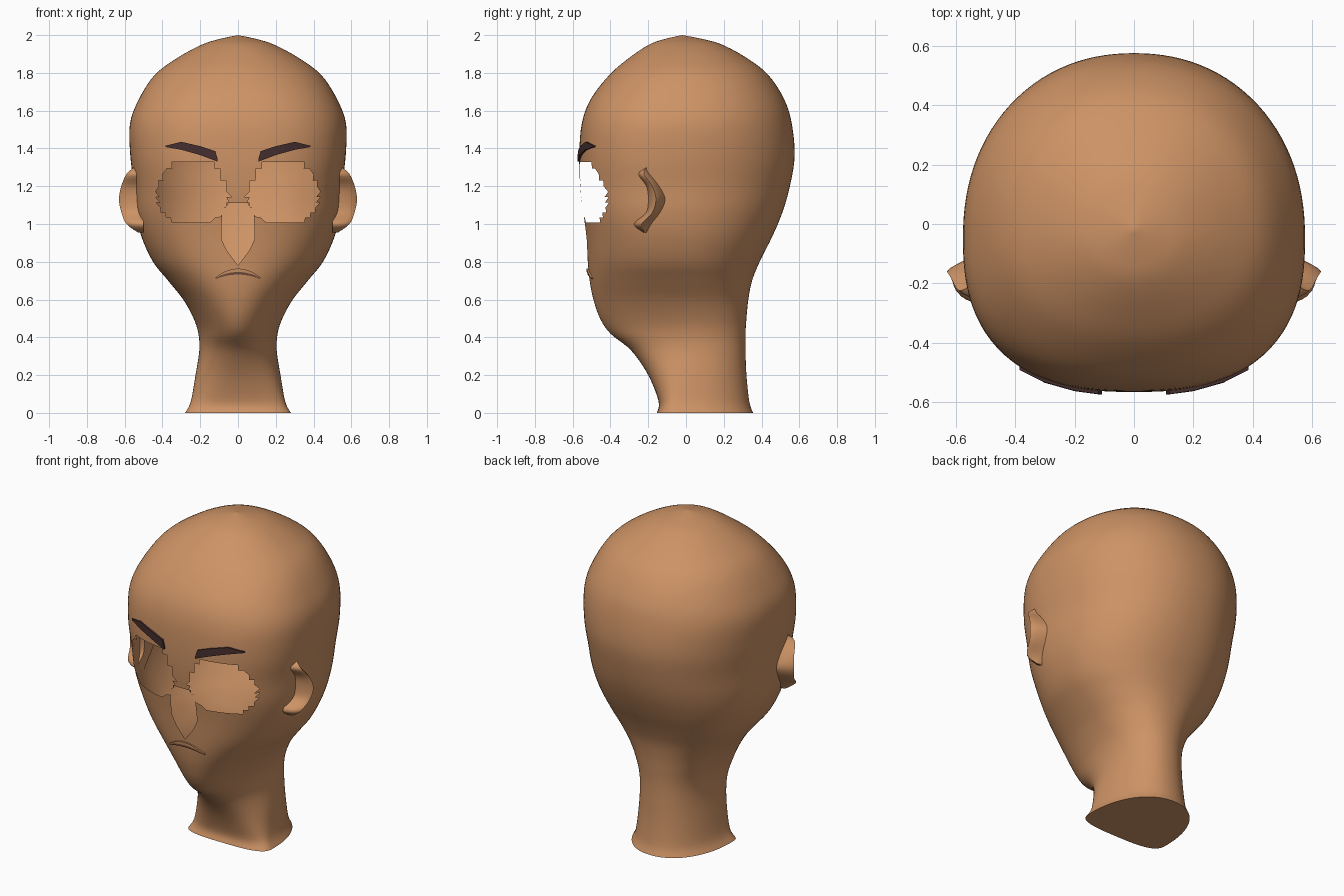
import bpy, bmesh, math
from mathutils import Vector

cube = bpy.data.objects.get("Cube")
if cube:
    bpy.data.objects.remove(cube, do_unlink=True)


def material(name, rgb):
    m = bpy.data.materials.new(name)
    m.use_nodes = True
    m.diffuse_color = (*rgb, 1)
    m.node_tree.nodes["Principled BSDF"].inputs["Base Color"].default_value = (*rgb, 1)
    m.node_tree.nodes["Principled BSDF"].inputs["Roughness"].default_value = 0.8
    return m


skin = material("skin", (0.61, 0.29, 0.13))
hair = material("dark_hair", (0.06, 0.027, 0.027))
mouth_dark = material("mouth_shadow", (0.17, 0.07, 0.045))


def finish(bm, name, mat, angle=60):
    mesh = bpy.data.meshes.new(name)
    bm.to_mesh(mesh)
    bm.free()
    mesh.materials.append(mat)
    ob = bpy.data.objects.new(name, mesh)
    bpy.context.collection.objects.link(ob)
    bpy.ops.object.select_all(action="DESELECT")
    ob.select_set(True)
    bpy.context.view_layer.objects.active = ob
    bpy.ops.object.shade_smooth_by_angle(angle=math.radians(angle))


def smooth_rows(rows, steps):
    """Catmull-Rom interpolation through a list of equal-length tuples."""
    out = []
    last = len(rows) - 1
    for i in range(last):
        p = [Vector(rows[max(0, min(last, i + j))]) for j in (-1, 0, 1, 2)]
        for s in range(steps):
            t = s / steps
            out.append(p[1] + 0.5 * t * (p[2] - p[0]
                       + t * (2 * p[0] - 5 * p[1] + 4 * p[2] - p[3]
                       + t * (3 * (p[1] - p[2]) + p[3] - p[0]))))
    out.append(Vector(rows[-1]))
    return out


# Head sections: height, half width, front y, back y, widest y, front squareness
sections = smooth_rows([
    (0, .28, -.155, .355, -.05, 3.2), (.06, .25, -.145, .335, -.03, 3),
    (.2, .225, -.2, .32, 0, 2.4), (.33, .205, -.29, .315, .04, 2.1),
    (.42, .21, -.4, .315, .04, 1.9), (.5, .235, -.455, .32, .03, 1.95),
    (.6, .29, -.49, .33, .01, 2.1), (.7, .37, -.51, .35, -.01, 2.2),
    (.8, .45, -.52, .39, -.03, 2.25), (.93, .51, -.53, .455, -.04, 2.35),
    (1.06, .54, -.545, .51, -.05, 2.45), (1.2, .55, -.56, .55, -.05, 2.5),
    (1.36, .57, -.565, .575, -.05, 2.55), (1.53, .572, -.552, .56, -.04, 2.5),
    (1.66, .525, -.505, .52, -.03, 2.4), (1.79, .44, -.405, .435, -.02, 2.2),
    (1.88, .32, -.3, .32, -.02, 2.1), (1.95, .19, -.195, .19, -.02, 2),
    (1.98, .095, -.11, .085, -.02, 2), (2, 0, -.02, -.02, -.02, 2)], 5)


def front_y(x, z):
    """Depth of the face surface at a given x and z."""
    for a, b in zip(sections, sections[1:]):
        if a[0] <= z <= b[0]:
            s = a.lerp(b, (z - a[0]) / (b[0] - a[0]))
            return s[4] - (s[4] - s[2]) * (1 - (abs(x) / s[1]) ** s[5]) ** (1 / s[5])


def inside(x, z, outline):
    """Is a point in a counter-clockwise convex outline?"""
    return all((b[0] - a[0]) * (z - a[1]) - (b[1] - a[1]) * (x - a[0]) > 0
               for a, b in zip(outline, outline[1:] + outline[:1]))


def loft(bm, rings):
    n = len(rings[0])
    for a, b in zip(rings, rings[1:]):
        for i in range(n):
            j = (i + 1) % n
            bm.faces.new((a[i], a[j], b[j], b[i]))


def solid(rings, name, mat, angle):
    """Loft rings of points into a capped solid."""
    bm = bmesh.new()
    rings = [[bm.verts.new(p) for p in ring] for ring in rings]
    loft(bm, rings)
    bm.faces.new(rings[0])
    bm.faces.new(rings[-1])
    bmesh.ops.recalc_face_normals(bm, faces=bm.faces[:])
    finish(bm, name, mat, angle)


# Head and neck shell
SEG = 112
bm = bmesh.new()
rings = []
for z, w, yf, yb, yc, nf in sections:
    ring = []
    for i in range(SEG):
        a = 2 * math.pi * i / SEG
        c, s = math.cos(a), math.sin(a)
        n = nf if s < 0 else 2.15
        r = (abs(c) ** n + abs(s) ** n) ** (-1 / n)
        depth = yc - yf if s < 0 else yb - yc
        ring.append(bm.verts.new((w * r * c, yc + depth * r * s, z)))
    rings.append(ring)
loft(bm, rings)
bm.faces.new(rings[0][::-1])  # underside of the neck
bmesh.ops.remove_doubles(bm, verts=bm.verts[:], dist=0.0005)

# Nose opening, cut with straight edges
nose = [(0, .78), (.06, .86), (.088, .92), (.085, 1.05), (.05, 1.11),
        (-.05, 1.11), (-.085, 1.05), (-.088, .92), (-.06, .86)]
for a, b in zip(nose, nose[1:] + nose[:1]):
    faces = [f for f in bm.faces if f.calc_center_median().y < -.3
             and abs(f.calc_center_median().x) < .13
             and .74 < f.calc_center_median().z < 1.14]
    geom = set(faces)
    for f in faces:
        geom.update(f.edges)
        geom.update(f.verts)
    bmesh.ops.bisect_plane(bm, geom=list(geom), dist=1e-5, plane_co=(a[0], 0, a[1]),
                           plane_no=(b[1] - a[1], 0, a[0] - b[0]))


def remove_faces(test):
    gone = []
    for f in bm.faces:
        c = f.calc_center_median()
        if c.y < -.3 and test(c.x, c.z):
            gone.append(f)
    bmesh.ops.delete(bm, geom=gone, context="FACES")


remove_faces(lambda x, z: inside(x, z, nose))

# Ragged eye openings, cleared triangle by triangle
eye = [(.045, 1.15), (.085, 1.05), (.14, 1.01), (.22, 1.0), (.32, 1.0), (.38, 1.03),
       (.42, 1.1), (.425, 1.2), (.38, 1.28), (.34, 1.325), (.125, 1.325), (.09, 1.25)]
around = [f for f in bm.faces if f.calc_center_median().y < -.3
          and .95 < f.calc_center_median().z < 1.37]
bmesh.ops.triangulate(bm, faces=around)
remove_faces(lambda x, z: inside(abs(x), z, eye))
bmesh.ops.recalc_face_normals(bm, faces=bm.faces[:])
finish(bm, "head", skin)


def face_strip(name, pairs, lift, thick, mat, side=1):
    """Thin solid following the face; pairs are (x, lower z, upper z)."""
    strip = []
    for x, low, high in pairs:
        yl, yh = front_y(x, low) - lift, front_y(x, high) - lift
        strip.append([(side * x, y, z) for y, z in
                      ((yl, low), (yh, high), (yh + thick, high), (yl + thick, low))])
    solid(strip, name, mat, 30)


# Ears: pointed crescents with a raised ridge; height, inner y, outer y, ridge x
ear = smooth_rows([
    (1.30, -.215, -.2, .55), (1.265, -.26, -.17, .59), (1.2, -.215, -.125, .618),
    (1.13, -.205, -.092, .63), (1.06, -.215, -.125, .617),
    (1.0, -.275, -.175, .59), (.955, -.225, -.21, .53)], 4)
ear_base = .5
brow = [(.108, 1.33, 1.345), (.12, 1.335, 1.385), (.2, 1.365, 1.412),
        (.3, 1.393, 1.435), (.385, 1.408, 1.414)]
for side, label in ((1, "left"), (-1, "right")):
    crescent = []
    for z, y0, y1, ridge in ear:
        ring = []
        for i in range(11):
            t = i / 10
            x = ear_base + (ridge - ear_base) * (1 - abs(2 * t - 1) ** 1.4)
            ring.append((side * x, y0 + (y1 - y0) * t ** 1.3, z))
        crescent.append(ring)
    solid(crescent, label + "_ear", skin, 60)
    face_strip(label + "_eyebrow", brow, .012, .03, hair, side)

# Mouth: dark downturned line under a slim upper lip
xs = [-.12 + .02 * i for i in range(13)]
arc = [1 - (x / .125) ** 2 for x in xs]
face_strip("mouth_line", [(x, .706 + .026 * a, .71 + .036 * a) for x, a in zip(xs, arc)],
           .007, .0095, mouth_dark)
face_strip("upper_lip", [(x, .71 + .036 * a, .712 + .052 * a) for x, a in zip(xs, arc)],
           .01, .016, skin)
